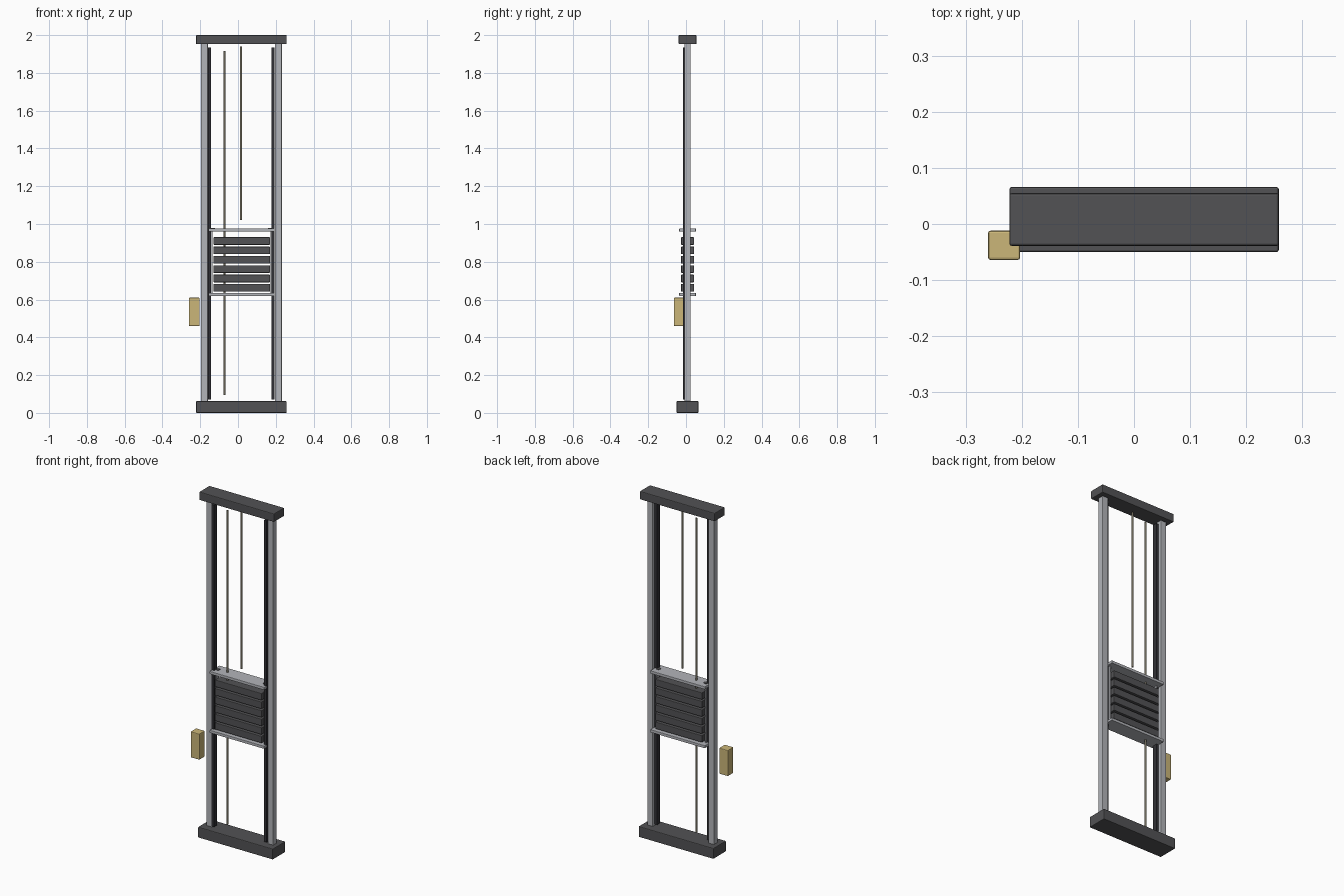
import bpy

if "Cube" in bpy.data.objects:
    bpy.data.objects.remove(bpy.data.objects["Cube"])

CX, CY = 0.018, 0.008          # centre of the machine frame


def material(name, rgb):
    m = bpy.data.materials.new(name)
    m.diffuse_color = (*rgb, 1)
    m.use_nodes = True
    m.node_tree.nodes["Principled BSDF"].inputs["Base Color"].default_value = m.diffuse_color
    return m


DARK = material("dark_steel", (0.085, 0.085, 0.09))
BLACK = material("black_rail", (0.03, 0.03, 0.035))
LIGHT = material("aluminium", (0.45, 0.46, 0.49))
ROD = material("bronze_rod", (0.24, 0.22, 0.16))
GOLD = material("brass", (0.6, 0.47, 0.19))


def box(name, x, y, z, mat, bevel=0.004):
    """Bevelled box from (min, max) pairs."""
    bpy.ops.mesh.primitive_cube_add(size=1, location=[sum(r) / 2 for r in (x, y, z)])
    o = bpy.context.object
    o.name = name
    o.scale = [r[1] - r[0] for r in (x, y, z)]
    bpy.ops.object.transform_apply(location=False, rotation=False, scale=True)
    if bevel:
        b = o.modifiers.new("bevel", 'BEVEL')
        b.width, b.segments = bevel, 2
    o.data.materials.append(mat)
    return o


def rod(name, x, y, z, radius, mat):
    """Vertical cylinder from z[0] to z[1]."""
    bpy.ops.mesh.primitive_cylinder_add(vertices=20, radius=radius, depth=z[1] - z[0],
                                        location=(x, y, (z[0] + z[1]) / 2))
    o = bpy.context.object
    o.name = name
    o.data.materials.append(mat)
    bpy.ops.object.shade_smooth_by_angle()
    return o


def span(c, half):
    return (c - half, c + half)


# Base and top beams
box("base_beam", span(CX, 0.24), span(CY, 0.058), (0, 0.062), DARK)
box("top_beam", span(CX, 0.24), span(CY, 0.047), (1.952, 2.0), DARK)

# Columns, guide rails and carriage uprights on both sides
for side, s in (("left", -1), ("right", 1)):
    box(f"{side}_column", span(CX + s * 0.196, 0.018), span(CY, 0.017), (0.001, 1.97), LIGHT, 0.003)
    box(f"{side}_guide_rail", span(CX + s * 0.168, 0.008), span(-0.003, 0.013), (0.07, 1.935), BLACK, 0.001)
    box(f"{side}_carriage_upright", span(CX + s * 0.157, 0.004), span(CY, 0.012), (0.63, 0.965), LIGHT, 0.001)
    rod(f"{side}_bushing", CX + s * 0.152, CY, (0.97, 0.979), 0.012, DARK)

# Carriage plates
for name, z in (("lower_plate", 0.627), ("upper_plate", 0.968)):
    box(name, span(CX, 0.175), span(CY, 0.044), span(z, 0.008), LIGHT, 0.002)

# Stack of weight slabs
for i in range(6):
    z = 0.642 + i * 0.0496
    box(f"weight_slab_{i + 1}", span(CX + 0.001, 0.15), span(CY, 0.034), (z, z + 0.04), DARK, 0.003)

# Long guide rod and lifting cable
rod("guide_rod", -0.072, CY, (0.095, 1.915), 0.0055, ROD)
rod("lifting_cable", 0.016, CY, (1.02, 1.94), 0.0055, ROD)

# Brass block beside the left column
box("side_block", (-0.26, -0.203), (-0.064, -0.012), (0.46, 0.61), GOLD)
